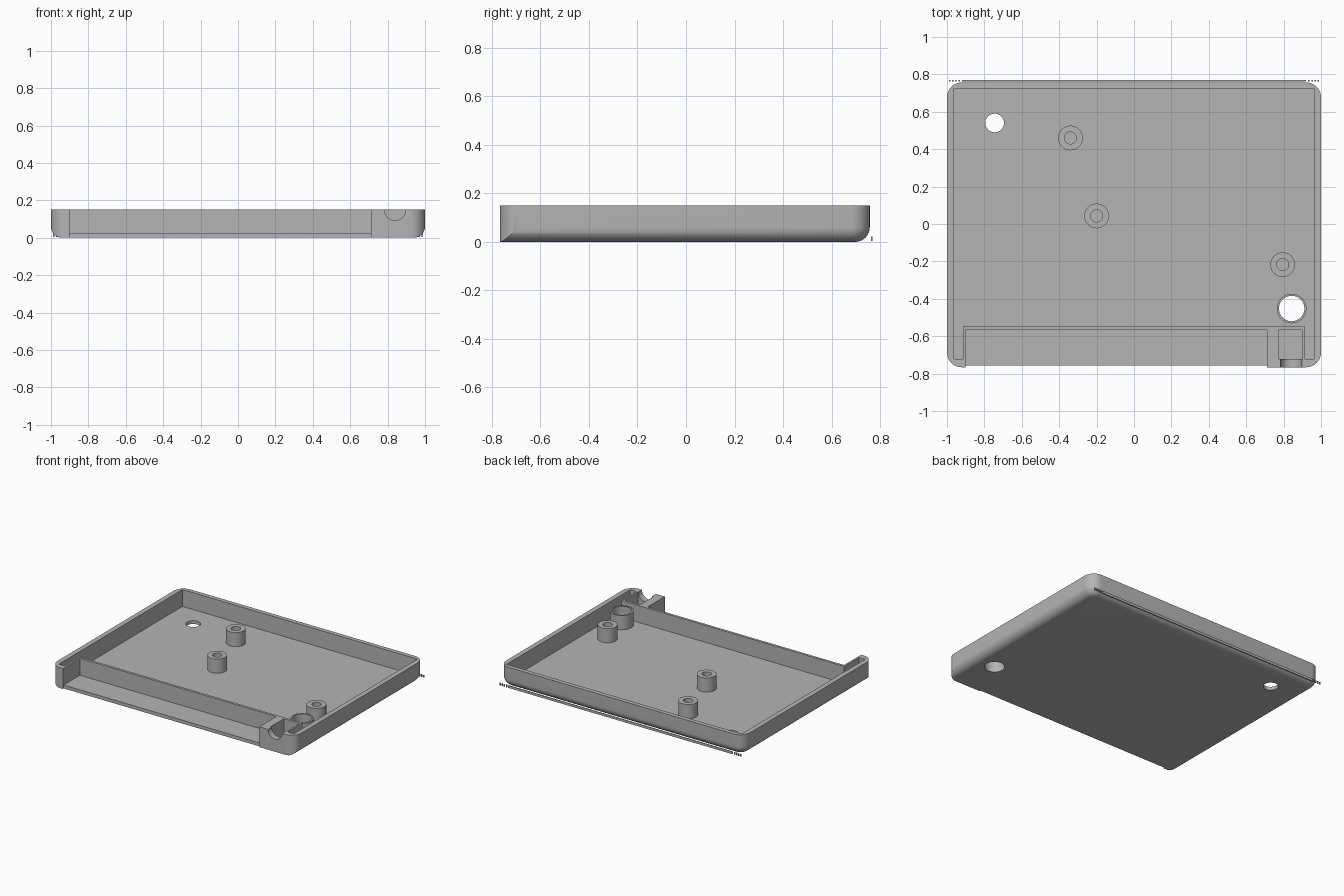
import bpy, bmesh, math
from mathutils import Matrix

cube = bpy.data.objects.get("Cube")
if cube:
    bpy.data.objects.remove(cube, do_unlink=True)

grey = bpy.data.materials.new("plain grey")
grey.use_nodes = True
GREY = (0.46, 0.46, 0.46, 1)
grey.diffuse_color = GREY
grey.node_tree.nodes["Principled BSDF"].inputs["Base Color"].default_value = GREY

HEIGHT, FLOOR = 0.15, 0.025
FRONT, BACK = -0.766, 0.757
INNER = 0.963


def make(name, bm):
    bmesh.ops.recalc_face_normals(bm, faces=bm.faces)
    mesh = bpy.data.meshes.new(name)
    bm.to_mesh(mesh)
    bm.free()
    mesh.materials.append(grey)
    obj = bpy.data.objects.new(name, mesh)
    bpy.context.collection.objects.link(obj)
    return obj


def box_bm(x0, x1, y0, y1, z0, z1):
    bm = bmesh.new()
    bmesh.ops.create_cube(bm, size=1)
    for v in bm.verts:
        v.co = [a + (b - a) * (c + 0.5) for a, b, c in
                zip((x0, y0, z0), (x1, y1, z1), v.co)]
    return bm


def box(name, *size):
    return make(name, box_bm(*size))


def rounded(name, size, upright, radius, bottom=0):
    """Box with rounded upright edges and, optionally, a rounded bottom rim."""
    bm = box_bm(*size)
    edges = [e for e in bm.edges
             if abs(e.verts[0].co.z - e.verts[1].co.z) > 0.01 and upright(e.verts[0].co)]
    bmesh.ops.bevel(bm, geom=edges, offset=radius, segments=10, profile=0.5, affect='EDGES')
    if bottom:
        rim = [e for e in bm.edges if all(abs(v.co.z - size[4]) < 1e-5 for v in e.verts)]
        bmesh.ops.bevel(bm, geom=rim, offset=bottom, segments=10, profile=0.5, affect='EDGES')
    return make(name, bm)


def cylinder(name, x, y, r, z0, z1):
    bm = bmesh.new()
    bmesh.ops.create_cone(bm, cap_ends=True, segments=40, radius1=r, radius2=r,
                          depth=z1 - z0, matrix=Matrix.Translation((x, y, (z0 + z1) / 2)))
    return make(name, bm)


def combine(target, tool, operation='DIFFERENCE'):
    mod = target.modifiers.new("cut", 'BOOLEAN')
    mod.operation, mod.object, mod.solver = operation, tool, 'EXACT'
    bpy.context.view_layer.objects.active = target
    bpy.ops.object.modifier_apply(modifier=mod.name)
    bpy.data.objects.remove(tool, do_unlink=True)


def smooth(obj):
    bpy.ops.object.select_all(action='DESELECT')
    obj.select_set(True)
    bpy.context.view_layer.objects.active = obj
    bpy.ops.object.shade_smooth_by_angle(angle=math.radians(30))


# Outer shell: rounded sides and back, square lower front edge
tray = rounded("tray", (-1, 1, -1.2, BACK, 0, HEIGHT), lambda c: True, 0.08, 0.06)
plan = rounded("plan", (-1.1, 1.1, FRONT, 1, -0.1, HEIGHT + 0.1), lambda c: c.y < 0, 0.001)
combine(tray, plan, 'INTERSECT')
for side in (-1, 1):
    # Round the upright front corners
    corner = box("corner", *sorted((side * 0.92, side * 1.1)),
                 FRONT - 0.1, FRONT + 0.08, -0.1, 0.3)
    combine(corner, cylinder("corner_round", side * 0.92, FRONT + 0.08, 0.08, -0.2, 0.4))
    combine(tray, corner)

# Main cavity, side slots, front recess, pocket and trimmed front lip
TOP = HEIGHT + 0.1
cavity = box("cavity", -INNER, INNER, -0.547, 0.725, FLOOR, TOP)
for x0, x1 in ((-INNER, -0.914), (0.913, INNER)):
    combine(cavity, box("slot", x0, x1, -0.722, -0.5, FLOOR, TOP), 'UNION')
combine(tray, cavity)
combine(tray, box("recess", -0.9, 0.71, -1, -0.566, FLOOR, TOP))
combine(tray, box("lip_trim", -0.9, 0.71, -1, -0.756, -0.1, TOP))
combine(tray, box("pocket", 0.772, 0.9, -0.722, -0.566, FLOOR, TOP))

# Half-round cable notch in the front wall of the pocket
notch = cylinder("notch", 0, 0, 0.057, -0.1, 0.1)
notch.data.transform(Matrix.Translation((0.84, -0.78, HEIGHT))
                     @ Matrix.Rotation(math.pi / 2, 4, 'X'))
combine(tray, notch)

# Holes through the floor
combine(tray, cylinder("vent", -0.745, 0.54, 0.05, -0.1, 0.1))
combine(tray, cylinder("button_hole", 0.843, -0.452, 0.068, -0.1, 0.1))
smooth(tray)

# Screw posts and the thin collar around the larger hole
tubes = (("rear_post", -0.34, 0.46, 0.066, 0.032),
         ("middle_post", -0.2, 0.043, 0.066, 0.032),
         ("right_post", 0.795, -0.217, 0.066, 0.032),
         ("hole_collar", 0.843, -0.452, 0.079, 0.068))
for name, x, y, outer, inner in tubes:
    tube = cylinder(name, x, y, outer, FLOOR - 0.002, 0.13)
    combine(tube, cylinder("bore", x, y, inner, -0.1, 0.3))
    smooth(tube)

# Thin strip and small tabs along the lower back edge
box("back_strip", -0.92, 0.92, 0.763, 0.769, 0.004, 0.022)
for side in (-1, 1):
    for i in range(4):
        x = side * (0.935 + i * 0.017)
        box("back_tab", x - 0.004, x + 0.004, 0.763, 0.769, 0.004, 0.022)
